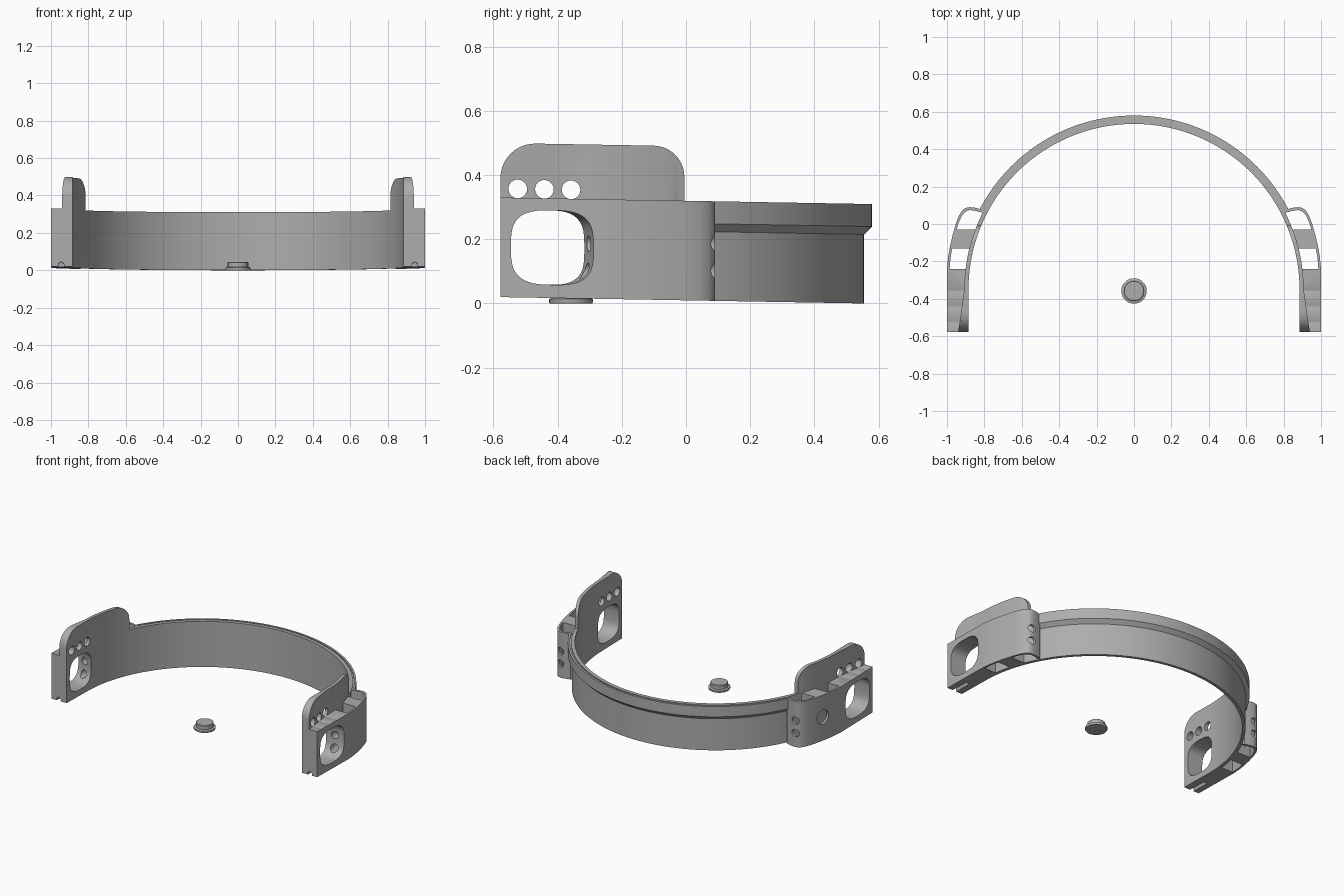
import bpy, bmesh, math
from mathutils import Vector

cube = bpy.data.objects.get("Cube")
if cube:
    bpy.data.objects.remove(cube, do_unlink=True)

grey = bpy.data.materials.new("plain grey")
grey.use_nodes = True
grey.diffuse_color = (0.42, 0.42, 0.42, 1)
grey.node_tree.nodes["Principled BSDF"].inputs["Base Color"].default_value = (0.42, 0.42, 0.42, 1)

CY = -0.35          # centre of the band arc in y
FRONT = -0.578      # front end of the arms
HEIGHT = 0.31       # band height
JOIN = 27           # angle in degrees where arm and band meet


def loft(name, rings):
    """Solid skinned through rings of equal length, capped at both ends."""
    bm = bmesh.new()
    loops = [[bm.verts.new(p) for p in ring] for ring in rings]
    n = len(loops[0])
    for a, b in zip(loops, loops[1:]):
        for i in range(n):
            bm.faces.new((a[i], a[(i + 1) % n], b[(i + 1) % n], b[i]))
    bm.faces.new(loops[0])
    bm.faces.new(loops[-1])
    bmesh.ops.recalc_face_normals(bm, faces=bm.faces)
    mesh = bpy.data.meshes.new(name)
    bm.to_mesh(mesh)
    bm.free()
    mesh.materials.append(grey)
    obj = bpy.data.objects.new(name, mesh)
    bpy.context.collection.objects.link(obj)
    return obj


def upright(name, plan, z0, z1, side):
    return loft(name, [[(x * side, y, z) for x, y in plan] for z in (z0, z1)])


def sideways(name, outline, x0, x1, side):
    return loft(name, [[(x * side, y, z) for y, z in outline] for x in (x0, x1)])


def rod(name, start, end, radius, side, sides=24):
    a, b = (Vector((p[0] * side, p[1], p[2])) for p in (start, end))
    turn = (b - a).to_track_quat('Z', 'Y')
    circle = [turn @ Vector((radius * math.cos(t), radius * math.sin(t), 0))
              for t in (2 * math.pi * i / sides for i in range(sides))]
    return loft(name, [[p + c for c in circle] for p in (a, b)])


def combine(obj, other, operation):
    mod = obj.modifiers.new("join", 'BOOLEAN')
    mod.operation, mod.object, mod.solver = operation, other, 'EXACT'
    bpy.context.view_layer.objects.active = obj
    bpy.ops.object.modifier_apply(modifier=mod.name)
    bpy.data.objects.remove(other, do_unlink=True)


def arc(radius, a0, a1, steps, cx=0.0, cy=CY):
    angles = [math.radians(a0 + (a1 - a0) * i / steps) for i in range(steps + 1)]
    return [(cx + radius * math.cos(a), cy + radius * math.sin(a)) for a in angles]


def finish(obj, tilt=True):
    # the band and arms rise slightly towards the front
    if tilt:
        for v in obj.data.vertices:
            v.co.z += 0.0175 * (0.556 - v.co.y)
    bpy.ops.object.select_all(action='DESELECT')
    obj.select_set(True)
    bpy.context.view_layer.objects.active = obj
    bpy.ops.object.shade_smooth_by_angle(angle=math.radians(30))


# Curved band with a thicker rim and a fine groove on top
section = [(.885, 0), (.905, 0), (.905, .215), (.93, .24), (.93, HEIGHT), (.917, HEIGHT),
           (.917, .304), (.909, .304), (.909, HEIGHT), (.885, HEIGHT)]
directions = arc(1, JOIN, 180 - JOIN, 64, cy=0)
band = loft("curved_band", [[(r * c, r * s + CY, z) for r, z in section] for c, s in directions])
finish(band)


def build_arm(name, side):
    # Inner wall with the tall rounded plate
    plan = arc(.885, JOIN, 0, 14) + [(.885, FRONT), (.94, FRONT)] + arc(.907, 0, JOIN, 14)
    arm = upright(name, plan, 0, .6, side)
    outline = [(-.7, -.1), (.2, -.1), (.2, HEIGHT), (-.005, HEIGHT)]
    outline += arc(.095, 0, 90, 10, -.10, .385) + arc(.11, 90, 180, 10, FRONT + .11, .37)
    outline += [(FRONT, HEIGHT), (-.7, HEIGHT)]
    combine(arm, sideways("plate_outline", outline, .7, 1.1, side), 'INTERSECT')

    # Outer housing, hollowed by two open pockets
    plan = [(1, FRONT), (1, -.24), (.994, -.18), (.984, -.12), (.97, -.06), (.953, 0), (.936, .045),
            (.918, .073), (.9, .086), (.88, .09), (.855, .088), (.815, .078)]
    plan += arc(.896, JOIN, 0, 12) + [(.91, FRONT)]
    housing = upright("housing", plan, 0, HEIGHT, side)
    front_pocket = [(.86, -.24), (.986, -.24), (.981, -.18), (.972, -.13), (.86, -.13)]
    rear_pocket = [(.85, -.03), (.948, -.03), (.938, .005), (.921, .043), (.903, .065),
                   (.88, .075), (.85, .071), (.80, .058), (.80, .03)]
    for pocket in (front_pocket, rear_pocket):
        combine(housing, upright("pocket", pocket, -.1, .5, side), 'DIFFERENCE')
    combine(arm, housing, 'UNION')

    # Rounded window, wider towards the outside
    rings = []
    for x, back in ((.85, -.325), (1.02, -.283)):
        mid, half = (back - .545) / 2, (back + .545) / 2
        ring = []
        for i in range(48):
            c, s = math.cos(math.tau * i / 48), math.sin(math.tau * i / 48)
            ring.append((x * side, mid + half * math.copysign(abs(c) ** .7, c),
                         .157 + .116 * math.copysign(abs(s) ** .6, s)))
        rings.append(ring)
    combine(arm, loft("window", rings), 'DIFFERENCE')

    # Three plate holes, two cable holes and a notch under the front end
    holes = [((.8, y, .338), (1.1, y, .338), .029) for y in (-.524, -.441, -.358)]
    holes += [((.95, -.36, z), (.878, .13, z + .01), .025) for z in (.085, .17)]
    holes.append(((.945, -.7, .008), (.945, -.45, .008), .016))
    for start, end, radius in holes:
        combine(arm, rod("hole", start, end, radius, side), 'DIFFERENCE')

    # Round button seat on one side only
    if side < 0:
        seat = rod("button_seat", (.957, -.084, .16), (1.05, -.06, .16), .047, side, 32)
        combine(arm, seat, 'DIFFERENCE')
    finish(arm)


build_arm("left_arm", 1)
build_arm("right_arm", -1)

# Loose button: flange with a smaller raised cap
levels = [(.066, 0), (.068, .004), (.068, .014), (.055, .018), (.055, .042), (.052, .045)]
button = loft("loose_button", [[(x, y, z) for x, y in arc(r, 0, 351, 39, 0, -.358)] for r, z in levels])
finish(button, tilt=False)
